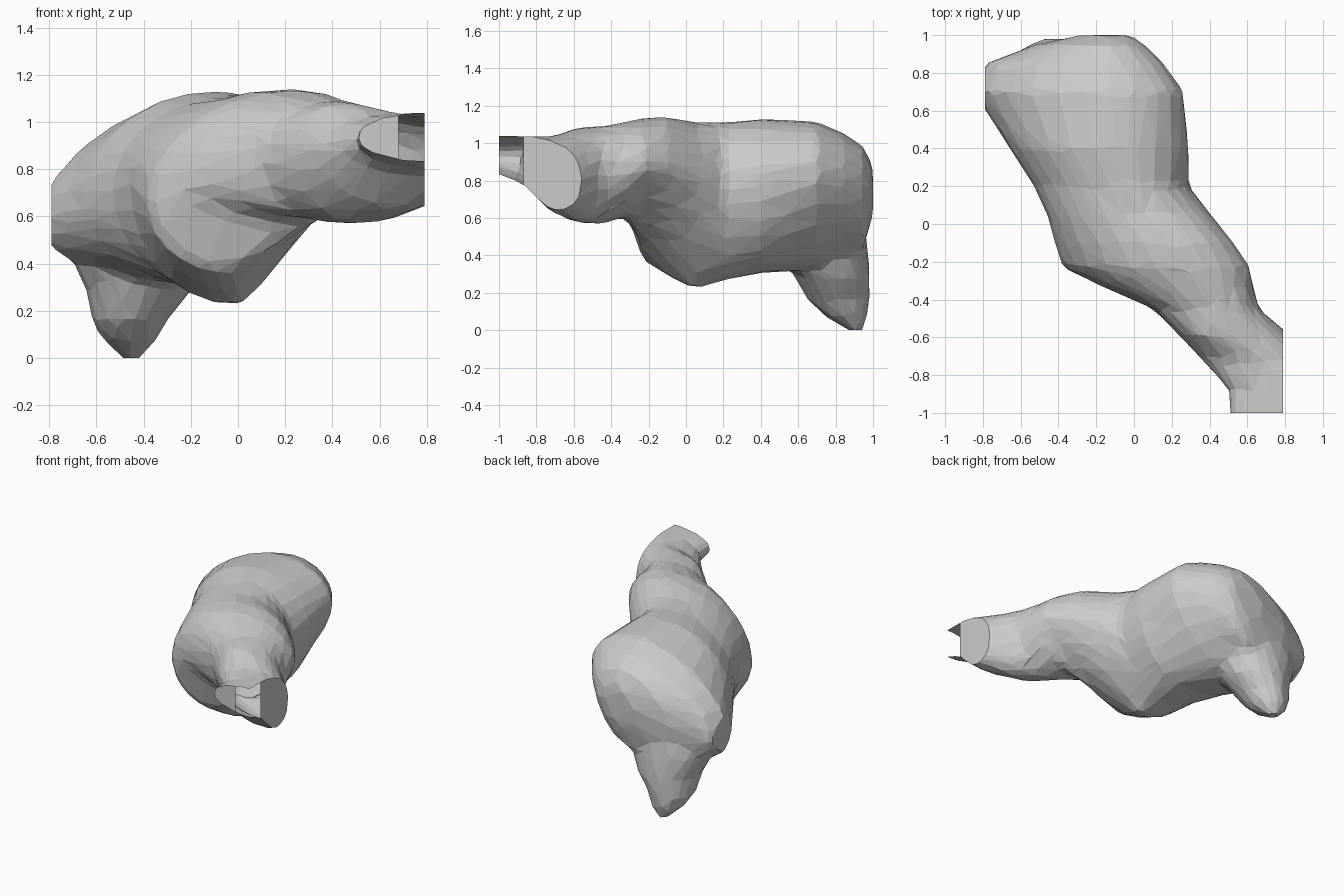
import bpy, bmesh
from math import cos, sin, pi

if "Cube" in bpy.data.objects:
    bpy.data.objects.remove(bpy.data.objects["Cube"])

N = 28

# body slices: y, then (x, z) of the left, top, right and bottom extremes
BODY = [
    (1.00, -.28, .75, -.14, .87, -.02, .78, -.14, .62),
    (.95, -.52, .68, -.14, .98, .06, .80, -.20, .44),
    (.85, -.79, .60, -.14, 1.05, .16, .83, -.30, .37),
    (.70, -.85, .58, -.12, 1.115, .265, .86, -.25, .32),
    (.40, -.66, .65, -.10, 1.13, .29, .80, -.10, .305),
    (.20, -.53, .70, -.02, 1.11, .29, .74, -.02, .265),
    (.05, -.46, .75, .05, 1.11, .41, .82, .00, .215),
    (-.10, -.42, .70, .20, 1.14, .53, .87, -.02, .29),
    (-.23, -.38, .65, .25, 1.135, .62, .87, -.05, .37),
    (-.31, -.22, .75, .32, 1.115, .63, .85, .28, .61),
    (-.45, .10, .85, .43, 1.09, .66, .85, .45, .565),
    (-.58, .23, .85, .42, 1.085, .82, .80, .55, .57),
    (-.72, .36, .87, .66, 1.035, .96, .80, .70, .63),
    (-.88, .50, .93, .80, 1.04, 1.13, .86, .80, .79),
    (-1.08, .50, .94, .80, 1.04, 1.20, .93, .80, .86),
]
# leg slices: z, centre x, centre y, radius x, radius y
LEG = [
    (-.02, -.45, .92, .02, .02), (.08, -.46, .855, .12, .12),
    (.16, -.46, .815, .16, .165), (.28, -.42, .785, .22, .20),
    (.45, -.42, .75, .30, .22), (.65, -.40, .70, .32, .24),
]


def body_ring(y, xl, zl, xt, zt, xr, zr, xb, zb):
    ring = []
    for i in range(N):
        a = 2 * pi * i / N
        c, s = cos(a), sin(a)
        hx, hz = (xr, zr) if c >= 0 else (xl, zl)
        vx, vz = (xt, zt) if s >= 0 else (xb, zb)
        p = 2.0
        # belly and rear slope straight in on the lower right
        if c > 0 and s < 0 and -.28 < y < .3:
            p = 1.2 if y < .1 else 1.6
        elif c > 0 and s < 0 and y > .6:
            p = 1.6
        # shoulder slopes down towards the left tip
        elif c < 0 and s > 0 and y > .6:
            p = 1.7
        u, v = abs(c) ** (2 / p), abs(s) ** (2 / p)
        # quarter arc between two neighbouring extremes
        ring.append((vx + (hx - vx) * u, y, hz + (vz - hz) * v))
    return ring


def leg_ring(z, cx, cy, rx, ry):
    return [(cx + rx * cos(2 * pi * i / N), cy + ry * sin(2 * pi * i / N), z)
            for i in range(N)]


def loft(bm, rings):
    rows = [[bm.verts.new(p) for p in r] for r in rings]
    faces = [bm.faces.new(rows[0]), bm.faces.new(rows[-1])]
    for a, b in zip(rows, rows[1:]):
        for i in range(N):
            j = (i + 1) % N
            faces.append(bm.faces.new((a[i], a[j], b[j], b[i])))
    bmesh.ops.recalc_face_normals(bm, faces=faces)


def cut(bm, co, no, cap=True, clear=True):
    geom = bm.verts[:] + bm.edges[:] + bm.faces[:]
    r = bmesh.ops.bisect_plane(bm, geom=geom, plane_co=co, plane_no=no,
                               clear_outer=clear)
    if cap:
        edges = [e for e in r["geom_cut"]
                 if isinstance(e, bmesh.types.BMEdge) and e.is_boundary]
        if edges:
            bmesh.ops.contextual_create(bm, geom=edges)


# body and leg volumes
bm = bmesh.new()
loft(bm, [body_ring(*s) for s in BODY])
loft(bm, [leg_ring(*s) for s in LEG])
mesh = bpy.data.meshes.new("body")
bm.to_mesh(mesh)
bm.free()
body = bpy.data.objects.new("body", mesh)
bpy.context.collection.objects.link(body)

# fuse into one skin with coarse facets
rem = body.modifiers.new("fuse", 'REMESH')
rem.mode = 'VOXEL'
rem.voxel_size = .035
sm = body.modifiers.new("soften", 'SMOOTH')
sm.factor = .5
sm.iterations = 3
dec = body.modifiers.new("facets", 'DECIMATE')
dec.ratio = .08
dg = bpy.context.evaluated_depsgraph_get()
bm = bmesh.new()
bm.from_mesh(bpy.data.meshes.new_from_object(body.evaluated_get(dg)))
body.modifiers.clear()

# flat cut ends
cut(bm, (.79, 0, 0), (1, 0, 0))
cut(bm, (-.79, 0, 0), (-1, 0, 0))
cut(bm, (0, -1, 0), (0, -1, 0))
cut(bm, (0, 0, 0), (0, 0, -1))

# open corner where the two end cuts meet
cut(bm, (.68, 0, 0), (1, 0, 0), cap=False, clear=False)
cut(bm, (0, -.87, 0), (0, -1, 0), cap=False, clear=False)
hole = []
for f in bm.faces:
    c = f.calc_center_median()
    on_front = all(v.co.y < -.999 for v in f.verts) and c.x > .68
    on_side = all(v.co.x > .789 for v in f.verts) and c.y < -.87
    if on_front or on_side:
        hole.append(f)
bmesh.ops.delete(bm, geom=hole, context='FACES')
bmesh.ops.recalc_face_normals(bm, faces=bm.faces[:])
for f in bm.faces:
    f.smooth = False
bm.to_mesh(mesh)
bm.free()
